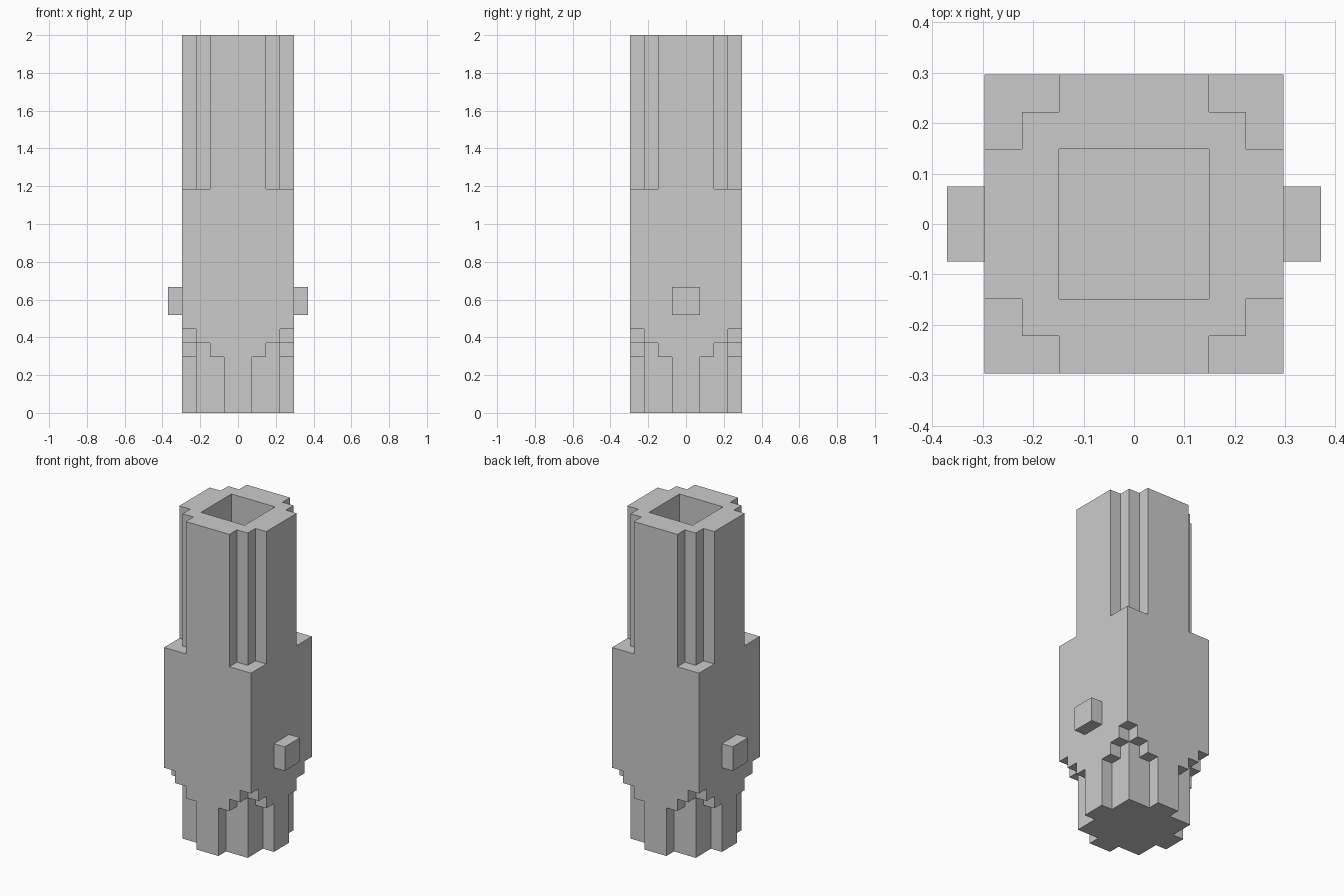
import bpy, bmesh

if "Cube" in bpy.data.objects:
    bpy.data.objects.remove(bpy.data.objects["Cube"])

U = 2 / 27  # one block of the stepped design


def prism(name, corner, z0, z1):
    """Extrude a four-fold symmetric outline, given by the steps of one corner."""
    outline, pts = [], corner
    for _ in range(4):
        outline += pts
        pts = [(-y, x) for x, y in pts]
    bm = bmesh.new()
    base = bm.faces.new([bm.verts.new((x * U, y * U, z0 * U)) for x, y in outline])
    top = bmesh.ops.extrude_face_region(bm, geom=[base])["geom"]
    bmesh.ops.translate(bm, vec=(0, 0, (z1 - z0) * U),
                        verts=[v for v in top if isinstance(v, bmesh.types.BMVert)])
    bmesh.ops.recalc_face_normals(bm, faces=bm.faces)
    mesh = bpy.data.meshes.new(name)
    bm.to_mesh(mesh)
    bm.free()
    obj = bpy.data.objects.new(name, mesh)
    bpy.context.collection.objects.link(obj)
    return obj


# Corner outlines, in blocks
deep_notch = [(4, 1), (3, 1), (3, 3), (1, 3), (1, 4)]
notch = [(4, 2), (3, 2), (3, 3), (2, 3), (2, 4)]
small_notch = [(4, 3), (3, 3), (3, 4)]
square = [(4, 4)]

# Stepped foot and plain body
prism("foot", deep_notch, 0, 4)
prism("lower_step", notch, 4, 5)
prism("upper_step", small_notch, 5, 6)
prism("body", square, 6, 16)

# Hollow upper tube, its floor is the top of the body
tube = prism("tube", notch, 16, 27)
cutter = prism("bore_cutter", [(2, 2)], 15, 28)
cutter.hide_render = True
mod = tube.modifiers.new("bore", "BOOLEAN")
mod.operation = "DIFFERENCE"
mod.solver = "EXACT"
mod.object = cutter
bpy.context.view_layer.objects.active = tube
bpy.ops.object.modifier_apply(modifier=mod.name)
bpy.data.objects.remove(cutter)

# Side buttons
for side, sx in (("left", -1), ("right", 1)):
    bpy.ops.mesh.primitive_cube_add(size=1, location=(sx * 4.5 * U, 0, 8 * U))
    button = bpy.context.object
    button.name = side + "_button"
    button.scale = (U, 2 * U, 2 * U)
